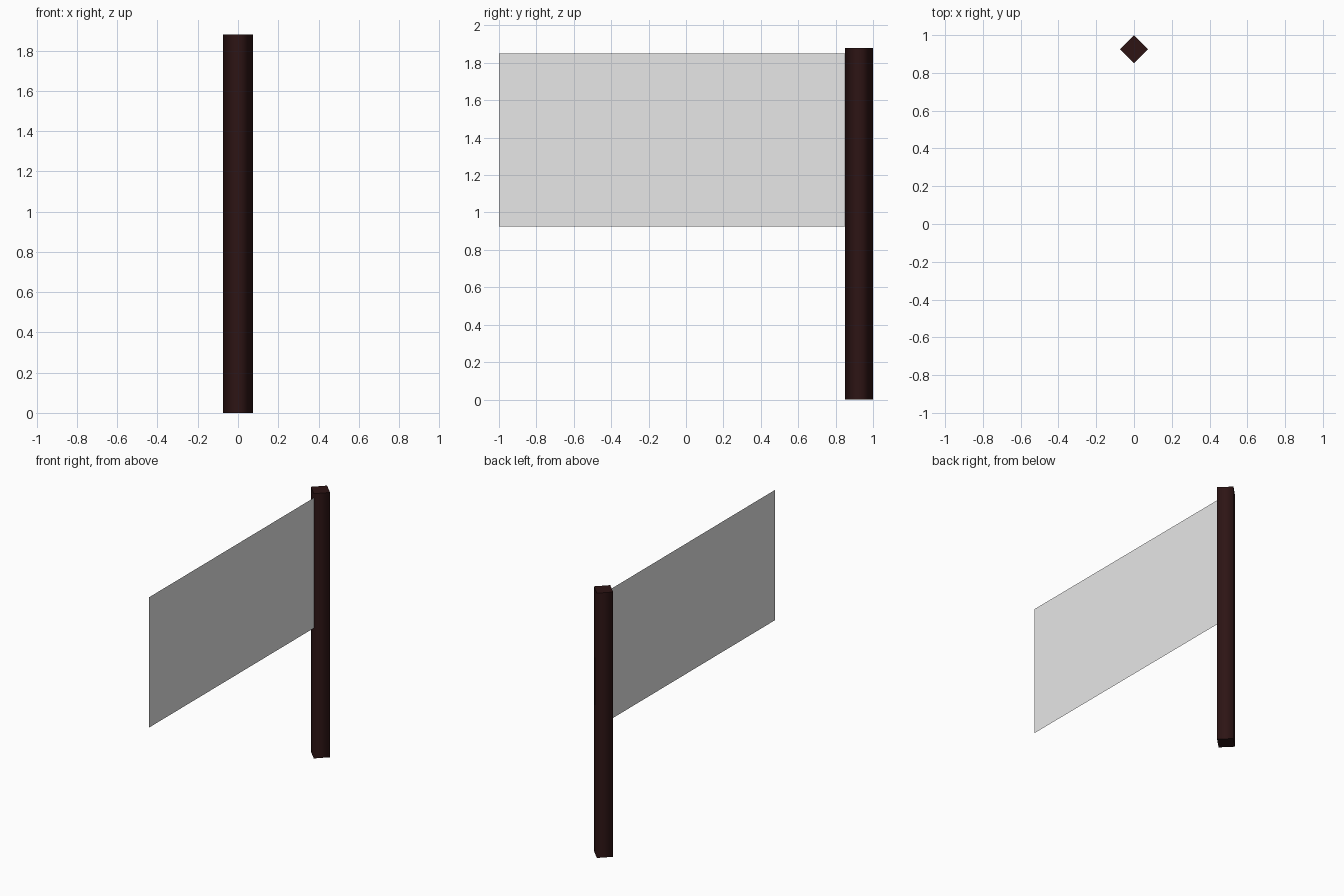
import bpy
from math import pi

cube = bpy.data.objects.get("Cube")
if cube:
    bpy.data.objects.remove(cube, do_unlink=True)


def material(name, rgb):
    mat = bpy.data.materials.new(name)
    mat.use_nodes = True
    mat.diffuse_color = (*rgb, 1)
    bsdf = mat.node_tree.nodes["Principled BSDF"]
    bsdf.inputs["Base Color"].default_value = (*rgb, 1)
    bsdf.inputs["Roughness"].default_value = 0.8
    return mat


dark_wood = material("dark wood", (0.026, 0.007, 0.007))
pale_cloth = material("pale cloth", (0.8, 0.8, 0.8))

HEIGHT, RADIUS, POST_Y = 1.88, 0.075, 0.925

# Four-sided post with a corner towards the cloth
bpy.ops.mesh.primitive_cylinder_add(vertices=4, radius=RADIUS, depth=HEIGHT,
                                    location=(0, POST_Y, HEIGHT / 2))
post = bpy.context.object
post.name = "post"
post.data.materials.append(dark_wood)
# Soft sides, crisp rims around the flat caps
for face in post.data.polygons:
    face.use_smooth = abs(face.normal.z) < 0.5
for edge in post.data.edges:
    a, b = (post.data.vertices[i].co for i in edge.vertices)
    edge.use_edge_sharp = abs(a.z - b.z) < 0.01

# Single-sheet cloth hanging from the front corner of the post
front, back, low, high = -1.0, POST_Y - RADIUS, 0.925, 1.85
bpy.ops.mesh.primitive_plane_add(size=1, rotation=(0, pi / 2, 0),
                                 location=(0, (front + back) / 2, (low + high) / 2))
cloth = bpy.context.object
cloth.name = "flag_cloth"
cloth.scale = (high - low, back - front, 1)
cloth.data.materials.append(pale_cloth)
